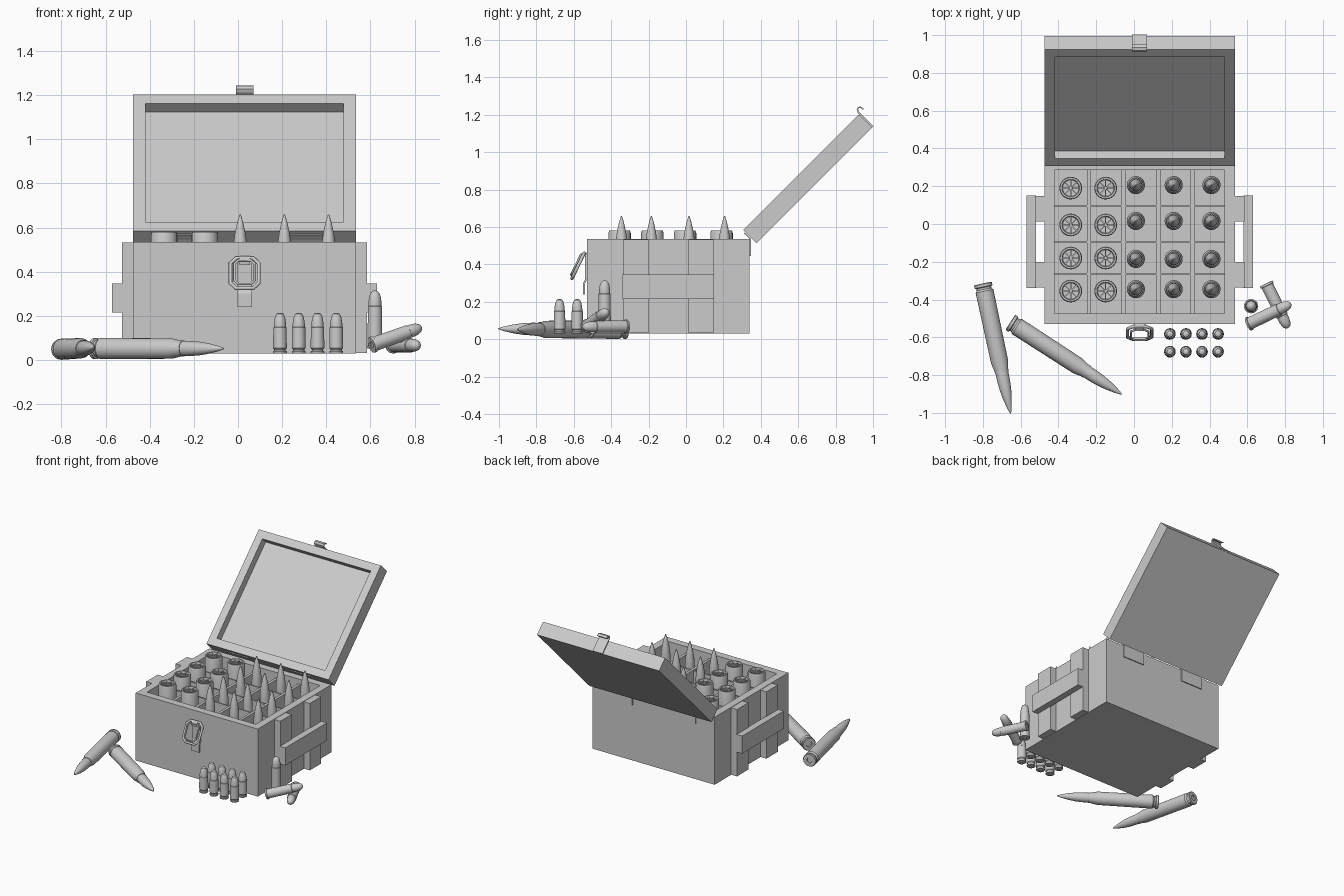
import bpy, bmesh, math
from mathutils import Vector, Matrix

if "Cube" in bpy.data.objects:
    bpy.data.objects.remove(bpy.data.objects["Cube"])

CX = 0.03  # crate centre line


def finish(name, bm, matrix=None, smooth=False):
    bmesh.ops.recalc_face_normals(bm, faces=bm.faces)
    me = bpy.data.meshes.new(name)
    bm.to_mesh(me)
    bm.free()
    ob = bpy.data.objects.new(name, me)
    bpy.context.collection.objects.link(ob)
    if matrix:
        ob.matrix_world = matrix
    if smooth:
        bpy.ops.object.select_all(action='DESELECT')
        ob.select_set(True)
        bpy.context.view_layer.objects.active = ob
        bpy.ops.object.shade_smooth_by_angle(angle=math.radians(35))
    return ob


def add_box(bm, lo, hi, rot=None):
    lo, hi = Vector(lo), Vector(hi)
    m = Matrix.Translation((lo + hi) / 2) @ Matrix.Diagonal((*(hi - lo), 1))
    bmesh.ops.create_cube(bm, size=1, matrix=rot @ m if rot else m)


def box(name, lo, hi):
    bm = bmesh.new()
    add_box(bm, lo, hi)
    return finish(name, bm)


def tray(name, lo, hi, wall, depth, matrix=None):
    """Open-topped box with a mitred rim."""
    bm = bmesh.new()
    add_box(bm, lo, hi)
    top = max(bm.faces, key=lambda f: f.calc_center_median().z)
    bmesh.ops.inset_individual(bm, faces=[top], thickness=wall, use_even_offset=True)
    floor = bmesh.ops.extrude_face_region(bm, geom=[top])
    bmesh.ops.translate(bm, vec=(0, 0, -depth),
                        verts=[v for v in floor['geom'] if isinstance(v, bmesh.types.BMVert)])
    bmesh.ops.delete(bm, geom=[top], context='FACES')
    return finish(name, bm, matrix)


def lathe(name, profile, n=24):
    """Revolve (radius, height) points about z; zero radius closes the end."""
    bm = bmesh.new()
    rings = []
    for r, z in profile:
        if r == 0:
            rings.append([bm.verts.new((0, 0, z))] * n)
        else:
            rings.append([bm.verts.new((r * math.cos(2 * math.pi * i / n),
                                        r * math.sin(2 * math.pi * i / n), z)) for i in range(n)])
    for a, b in zip(rings, rings[1:]):
        for i in range(n):
            j = (i + 1) % n
            bm.faces.new(list(dict.fromkeys((a[i], a[j], b[j], b[i]))))
    return finish(name, bm, smooth=True)


def copy_of(ob, name, base, tip=None):
    """Linked copy placed at base, its axis aimed at tip."""
    c = bpy.data.objects.new(name, ob.data)
    bpy.context.collection.objects.link(c)
    q = Matrix.Identity(4)
    if tip:
        q = (Vector(tip) - Vector(base)).to_track_quat('Z', 'Y').to_matrix().to_4x4()
    c.matrix_world = Matrix.Translation(base) @ q
    return c


def ribbon(name, path, x0, x1, thick, matrix=None):
    """Metal strip following a (y, z) path."""
    bm = bmesh.new()
    rows = [[bm.verts.new((x, y, z)) for x in (x0, x1)] for y, z in path]
    for a, b in zip(rows, rows[1:]):
        bm.faces.new((a[0], a[1], b[1], b[0]))
    ob = finish(name, bm, matrix)
    mod = ob.modifiers.new("thickness", 'SOLIDIFY')
    mod.thickness, mod.offset = thick, 0
    return ob


# Crate body with inner dividers
tray("crate_body", (-0.475, -0.53, 0.03), (0.535, 0.34, 0.535), 0.055, 0.45)
for i, x in enumerate((-0.24, -0.055, 0.13, 0.31)):
    box(f"column_divider_{i}", (x - 0.01, -0.475, 0.08), (x + 0.01, 0.285, 0.50))
for i, y in enumerate((0.095, -0.095, -0.265)):
    box(f"row_divider_{i}", (-0.42, y - 0.005, 0.08), (0.48, y + 0.005, 0.495))

# Side battens and carrying bars, mirrored
for side, s in (("left", -1), ("right", 1)):
    def span(a, b):
        return sorted((CX + s * a, CX + s * b))
    x0, x1 = span(0.50, 0.555)
    for i, (y0, y1) in enumerate(((-0.335, -0.20), (0.013, 0.147))):
        box(f"{side}_batten_{i}", (x0, y0, 0.032), (x1, y1, 0.532))
    x0, x1 = span(0.55, 0.60)
    box(f"{side}_handle_bar", (x0, -0.34, 0.215), (x1, 0.15, 0.347))

# Open lid, tilted 45 degrees
lid_m = Matrix.Translation((CX, 0.377, 0.513)) @ Matrix.Rotation(math.radians(45), 4, 'X')
tray("lid", (-0.505, 0, 0), (0.505, 0.875, 0.10), 0.057, 0.055, lid_m)
ribbon("lid_hook", [(0.88, 0.0), (0.88, 0.11), (0.886, 0.123), (0.898, 0.128),
                    (0.908, 0.12), (0.911, 0.103)], -0.04, 0.04, 0.008, lid_m)

# Hinges
for i, x in enumerate((-0.23, 0.292)):
    ribbon(f"hinge_{i}", [(0.344, 0.445), (0.344, 0.535), (0.336, 0.545), (0.312, 0.568)],
           x - 0.09, x + 0.09, 0.007)

# Front latch: plate, lever and tilted wire loop
ribbon("latch_plate", [(-0.534, 0.46), (-0.534, 0.32), (-0.545, 0.30), (-0.545, 0.24)],
       CX - 0.032, CX + 0.034, 0.01)
ribbon("latch_pivot", [(-0.53, 0.455), (-0.545, 0.465), (-0.556, 0.455), (-0.552, 0.43)],
       CX - 0.024, CX + 0.024, 0.01)
loop_m = Matrix.Translation((CX, -0.577, 0.393)) @ Matrix.Rotation(math.radians(-26), 4, 'X')
for nm, w, h, c, r, off in (("latch_loop", 0.064, 0.076, 0.026, 0.009, 0),
                            ("latch_inner_loop", 0.046, 0.06, 0.018, 0.006, -0.012)):
    cu = bpy.data.curves.new(nm, 'CURVE')
    cu.dimensions, cu.bevel_depth, cu.bevel_resolution = '3D', r, 2
    sp = cu.splines.new('POLY')
    sp.points.add(7)
    pts = [(w, h - c), (w - c, h), (c - w, h), (-w, h - c),
           (-w, c - h), (c - w, -h), (w - c, -h), (w, c - h)]
    for p, (u, v) in zip(sp.points, pts):
        p.co = (u, off, v, 1)
    sp.use_cyclic_u = True
    ob = bpy.data.objects.new(nm, cu)
    bpy.context.collection.objects.link(ob)
    ob.matrix_world = loop_m
    bpy.ops.object.select_all(action='DESELECT')
    ob.select_set(True)
    bpy.context.view_layer.objects.active = ob
    bpy.ops.object.convert(target='MESH')

# Long rounds: two loose on the ground
NOSE = [(0.034, 0.485), (0.034, 0.52), (0.031, 0.57), (0.024, 0.62), (0.013, 0.67), (0.003, 0.703), (0, 0.705)]
long_profile = [(0, 0.006), (0.018, 0.006), (0.02, 0), (0.044, 0), (0.048, 0.004), (0.048, 0.018),
                (0.04, 0.022), (0.04, 0.032), (0.048, 0.042), (0.046, 0.425), (0.037, 0.468), (0.037, 0.485)] + NOSE
long_round = lathe("long_round_0", long_profile)
copy_of(long_round, "long_round_1", (-0.655, -0.52, 0.052), (-0.075, -0.895, 0.052))
base, tip = Vector((-0.80, -0.315, 0.049)), Vector((-0.655, -0.995, 0.056))
long_round.matrix_world = (Matrix.Translation(base)
                           @ (tip - base).to_track_quat('Z', 'Y').to_matrix().to_4x4())

# Pointed rounds standing in the right three columns (short case, tip at 0.66)
crate_round = lathe("crate_round_0", [(0, 0.085), (0.048, 0.085), (0.048, 0.38), (0.038, 0.423),
                                      (0.038, 0.44)] + [(r, z - 0.045) for r, z in NOSE])
k = 0
for x in (0.01, 0.21, 0.41):
    for y in (0.206, 0.016, -0.185, -0.345):
        if k:
            copy_of(crate_round, f"crate_round_{k}", (x, y, 0))
        else:
            crate_round.location = (x, y, 0)
        k += 1

# Blunt shells with an eight-fold crimp in the left two columns
shell = lathe("shell_0", [(0, 0.085), (0.057, 0.085), (0.06, 0.09), (0.06, 0.568), (0.056, 0.58),
                          (0.047, 0.58), (0.043, 0.565), (0, 0.562)])
bm = bmesh.new()
for i in range(8):
    add_box(bm, (0.004, -0.003, 0.56), (0.046, 0.003, 0.573), Matrix.Rotation(math.pi * i / 4, 4, 'Z'))
bmesh.ops.create_cone(bm, cap_ends=True, segments=12, radius1=0.011, radius2=0.008, depth=0.018,
                      matrix=Matrix.Translation((0, 0, 0.568)))
crimp = finish("shell_crimp_0", bm)
k = 0
for x in (-0.335, -0.15):
    for y in (0.19, -0.005, -0.18, -0.355):
        for src, nm in ((shell, "shell"), (crimp, "shell_crimp")):
            if k:
                copy_of(src, f"{nm}_{k}", (x, y, 0))
            else:
                src.location = (x, y, 0)
        k += 1

# Small rounds standing in two rows in front
small = lathe("small_round_0", [(0, 0.003), (0.012, 0.003), (0.013, 0), (0.029, 0), (0.031, 0.003),
                                (0.031, 0.009), (0.026, 0.012), (0.026, 0.018), (0.031, 0.024), (0.03, 0.118),
                                (0.028, 0.12), (0.027, 0.14), (0.023, 0.163), (0.016, 0.179), (0.007, 0.184), (0, 0.184)], 20)
for k in range(8):
    pos = (0.19 + 0.085 * (k % 4), -0.582 - 0.094 * (k // 4), 0.03)
    if k:
        copy_of(small, f"small_round_{k}", pos)
    else:
        small.location = pos

# Medium rimmed rounds: one standing, two lying across each other
medium = lathe("medium_round_0", [(0, 0.003), (0.014, 0.003), (0.015, 0), (0.036, 0), (0.038, 0.003),
                                  (0.038, 0.011), (0.033, 0.013), (0.032, 0.19), (0.029, 0.192), (0.029, 0.215),
                                  (0.026, 0.236), (0.019, 0.253), (0.009, 0.261), (0, 0.263)])
medium.location = (0.62, -0.435, 0.052)
copy_of(medium, "medium_round_1", (0.70, -0.315, 0.068), (0.815, -0.55, 0.066))
copy_of(medium, "medium_round_2", (0.605, -0.53, 0.068), (0.835, -0.42, 0.15))
